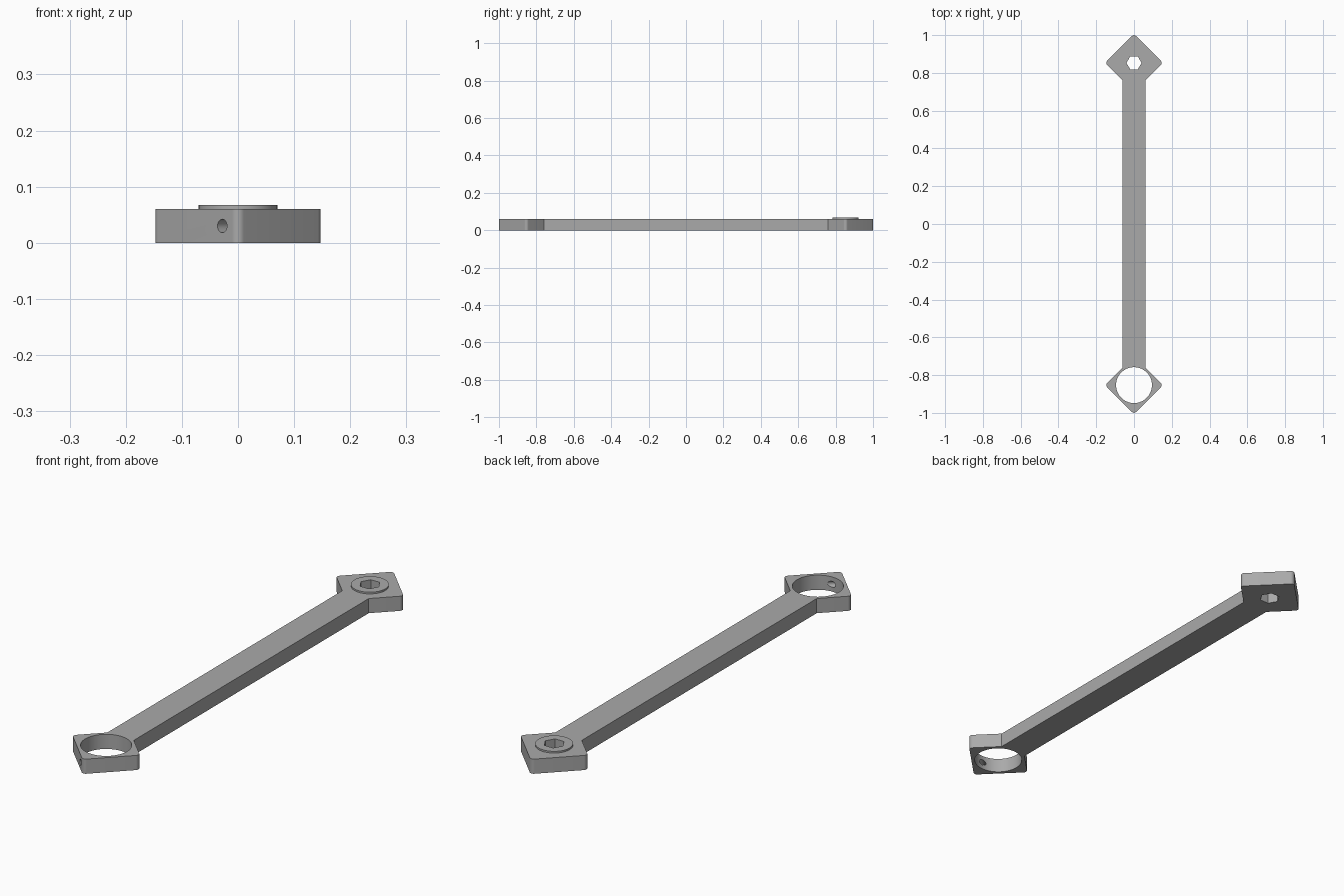
import bpy, bmesh, math
from mathutils import Matrix, Vector

if "Cube" in bpy.data.objects:
    bpy.data.objects.remove(bpy.data.objects["Cube"])

T = 0.06        # plate thickness
CY = 0.853      # distance of each end pad from the middle
D = 0.153       # pad half diagonal before rounding
R = 0.015       # pad corner radius
W = 0.06        # half width of the bar

steel = bpy.data.materials.new("grey metal")
steel.diffuse_color = (0.4, 0.4, 0.4, 1)
steel.use_nodes = True
steel.node_tree.nodes["Principled BSDF"].inputs["Base Color"].default_value = steel.diffuse_color


def make(name, bm):
    bmesh.ops.recalc_face_normals(bm, faces=bm.faces)
    me = bpy.data.meshes.new(name)
    bm.to_mesh(me)
    bm.free()
    me.materials.append(steel)
    ob = bpy.data.objects.new(name, me)
    bpy.context.collection.objects.link(ob)
    return ob


def cylinder(name, sides, r, depth, matrix):
    bm = bmesh.new()
    bmesh.ops.create_cone(bm, cap_ends=True, segments=sides, radius1=r,
                          radius2=r, depth=depth, matrix=matrix)
    return make(name, bm)


def combine(target, tool, op):
    m = target.modifiers.new(op, 'BOOLEAN')
    m.operation, m.object, m.solver = op, tool, 'EXACT'
    tool.hide_render = True
    bpy.context.view_layer.objects.active = target
    bpy.ops.object.modifier_apply(modifier=m.name)
    bpy.data.objects.remove(tool)


def corner(angle):
    # rounded diamond corner pointing along angle, counter-clockwise
    d = D - R * math.sqrt(2)
    a = math.radians(angle)
    return [(d * math.cos(a) + R * math.cos(a + math.radians(t)),
             -CY + d * math.sin(a) + R * math.sin(a + math.radians(t)))
            for t in range(-45, 46, 9)]


# plate: bar with a diamond pad at each end
neck = -CY + D - W
half = [(-W, neck)] + corner(180) + corner(270) + corner(0) + [(W, neck)]
outline = half + [(-x, -y) for x, y in half]
bm = bmesh.new()
f = bm.faces.new([bm.verts.new((x, y, 0)) for x, y in outline])
top = bmesh.ops.extrude_face_region(bm, geom=[f])
bmesh.ops.translate(bm, vec=(0, 0, T),
                    verts=[v for v in top["geom"] if isinstance(v, bmesh.types.BMVert)])
arm = make("link_arm", bm)

# raised round boss on the back pad, with a hexagonal through hole
boss = cylinder("boss", 64, 0.07, 0.04, Matrix.Translation((0, CY, 0.047)))
combine(arm, boss, 'UNION')
hexagon = cylinder("hex_cutter", 6, 0.04, 0.3,
                   Matrix.Translation((0, CY, 0)) @ Matrix.Rotation(math.radians(30), 4, 'Z'))
# keep two hexagon points on the x axis
if max(v.co.x for v in hexagon.data.vertices) < 0.039:
    for v in hexagon.data.vertices:
        v.co = Matrix.Translation((0, CY, 0)) @ Matrix.Rotation(math.radians(30), 4, 'Z') \
            @ Matrix.Translation((0, -CY, 0)) @ v.co
combine(arm, hexagon, 'DIFFERENCE')

# large round hole in the front pad
combine(arm, cylinder("ring_cutter", 72, 0.095, 0.3, Matrix.Translation((0, -CY, 0))), 'DIFFERENCE')

# small screw hole from the front-left face into the round hole
axis = Vector((1, 1, 0)).normalized()
mid = Vector((-0.025, -0.975, T / 2))
rot = axis.to_track_quat('Z', 'Y').to_matrix().to_4x4()
combine(arm, cylinder("screw_cutter", 24, 0.012, 0.14, Matrix.Translation(mid) @ rot), 'DIFFERENCE')

bpy.ops.object.select_all(action='DESELECT')
arm.select_set(True)
bpy.context.view_layer.objects.active = arm
bpy.ops.object.shade_smooth_by_angle(angle=math.radians(30))
